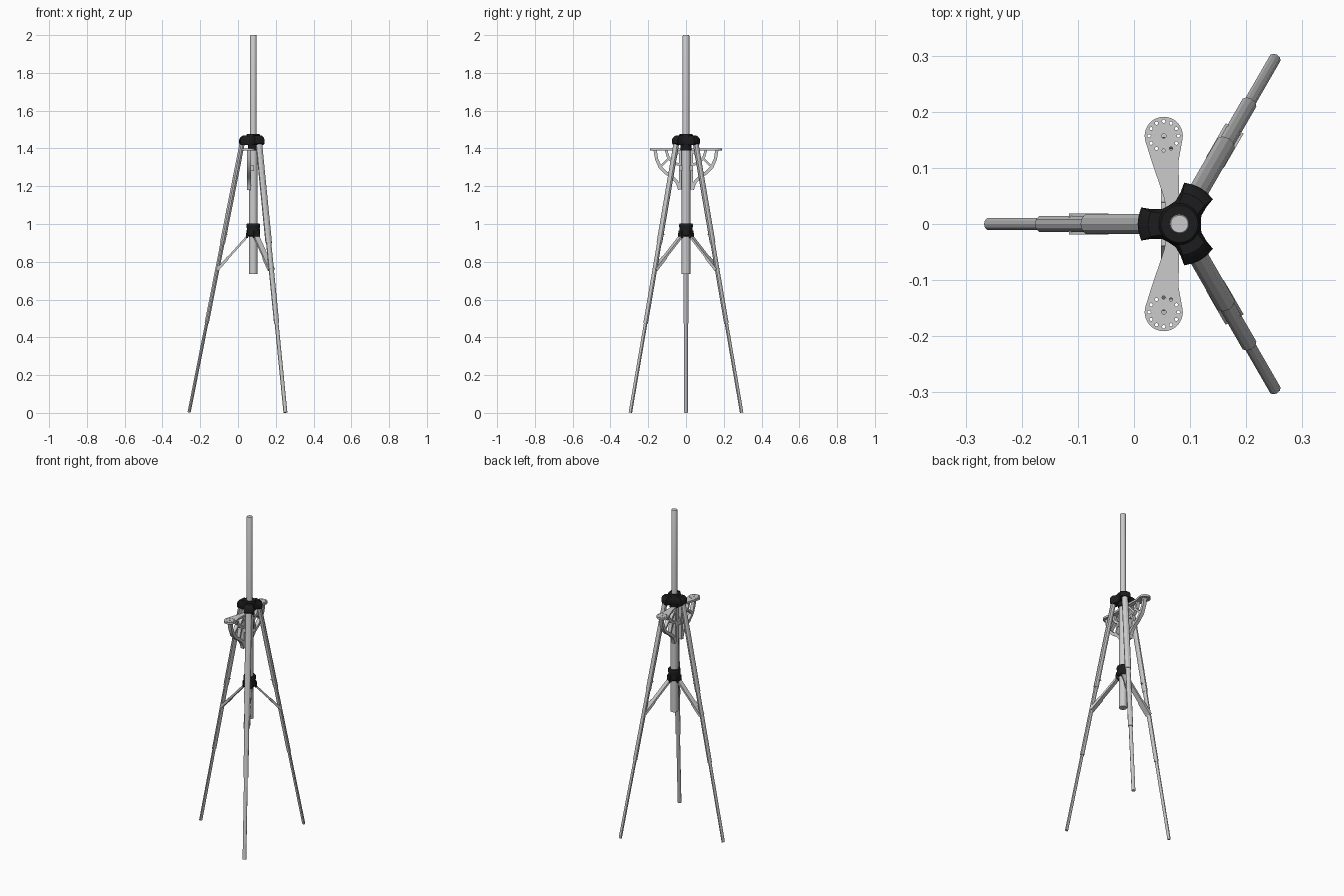
import bpy, bmesh, math
from mathutils import Vector

if "Cube" in bpy.data.objects:
    bpy.data.objects.remove(bpy.data.objects["Cube"])

CX = 0.081                                   # x of the pole axis
ARMS = [math.radians(a) for a in (180, 60, -60)]

black = bpy.data.materials.new("black_plastic")
black.diffuse_color = (0.012, 0.012, 0.012, 1)
black.use_nodes = True
black.node_tree.nodes["Principled BSDF"].inputs["Base Color"].default_value = black.diffuse_color


def finish(name, bm, mat=None, smooth=True):
    bmesh.ops.recalc_face_normals(bm, faces=bm.faces)
    me = bpy.data.meshes.new(name)
    bm.to_mesh(me)
    bm.free()
    ob = bpy.data.objects.new(name, me)
    bpy.context.collection.objects.link(ob)
    if mat:
        me.materials.append(mat)
    if smooth:
        bpy.ops.object.select_all(action='DESELECT')
        ob.select_set(True)
        bpy.context.view_layer.objects.active = ob
        bpy.ops.object.shade_smooth_by_angle(angle=math.radians(35))
    return ob


def loft(bm, rings):
    """Skin a list of equal-length point rings and cap both ends."""
    vs = [[bm.verts.new(p) for p in r] for r in rings]
    n = len(vs[0])
    for a, b in zip(vs, vs[1:]):
        for i in range(n):
            j = (i + 1) % n
            bm.faces.new((a[i], a[j], b[j], b[i]))
    bm.faces.new(vs[0])
    bm.faces.new(vs[-1])


def lathe(name, profile, mat=None, sides=32):
    bm = bmesh.new()
    loft(bm, [[(CX + r * math.cos(2 * math.pi * i / sides),
                r * math.sin(2 * math.pi * i / sides), z) for i in range(sides)]
              for r, z in profile])
    return finish(name, bm, mat)


def polar(r, z, ang, side=0.0):
    """Point at radius r along an arm, shifted sideways."""
    return Vector((CX + r * math.cos(ang) - side * math.sin(ang),
                   r * math.sin(ang) + side * math.cos(ang), z))


def beam(bm, a, b, ang, hw, ht, sides=4):
    """Straight bar from a to b (r, z) in the plane of an arm; oval when sides > 4."""
    d = Vector((b[0] - a[0], b[1] - a[1])).normalized()
    n = Vector((-d.y, d.x))
    k = math.sqrt(2) if sides == 4 else 1 / math.cos(math.pi / sides)
    rings = []
    for p in (a, b):
        ring = []
        for i in range(sides):
            t = 2 * math.pi * (i + 0.5) / sides
            u, w = k * hw * math.cos(t), k * ht * math.sin(t)
            ring.append(polar(p[0] + n.x * w, p[1] + n.y * w, ang, u))
        rings.append(ring)
    loft(bm, rings)


# Pole: thick lower tube and thin upper tube
lathe("lower_pole", [(0.0185, 0.735), (0.0225, 0.735), (0.0225, 1.40)])
lathe("upper_pole", [(0.0175, 1.38), (0.0175, 1.996), (0.0155, 2.0)])

# Three-lobed hub with neck and cap
lobe = [(0.019, -0.033), (0.032, -0.0265), (0.050, -0.0265), (0.068, -0.0295),
        (0.073, -0.014), (0.0745, 0), (0.073, 0.014), (0.068, 0.0295),
        (0.050, 0.0265), (0.032, 0.0265)]
bm = bmesh.new()
loft(bm, [[polar(r * s, z, a, y * s) for a in (ARMS[0], ARMS[2], ARMS[1]) for r, y in lobe]
          for z, s in ((1.418, 0.9), (1.426, 1), (1.447, 1), (1.459, 0.92), (1.468, 0.75))])
finish("hub", bm, black)
lathe("hub_cap", [(0.037, 1.45), (0.037, 1.469), (0.033, 1.476), (0.018, 1.476)], black)
lathe("hub_neck", [(0.027, 1.39), (0.029, 1.394), (0.029, 1.43)], black)

# Sliding collar
lathe("collar", [(0.029, 0.935), (0.034, 0.94), (0.036, 0.955), (0.034, 0.975),
                 (0.036, 0.985), (0.036, 0.998), (0.033, 1.003)], black)

# Legs, braces and collar lugs
TOP, FOOT = Vector((0.058, 1.432)), Vector((0.340, 0.002))
for i, ang in enumerate(ARMS):
    tag = ("left", "back", "front")[i]

    def at(z):
        return TOP.lerp(FOOT, (TOP.y - z) / (TOP.y - FOOT.y))

    for part, z0, z1, hw, ht in (("upper", 1.432, 0.90, 0.0175, 0.013),
                                 ("middle", 0.95, 0.475, 0.0140, 0.0105),
                                 ("lower", 0.52, 0.002, 0.0105, 0.008)):
        bm = bmesh.new()
        beam(bm, at(z0), at(z1), ang, hw, ht, 10)
        finish(f"{tag}_leg_{part}", bm, None, False)

    # Brace with its wider clamp around the leg
    joint, root = at(0.757), Vector((0.022, 0.945))
    bm = bmesh.new()
    beam(bm, root, joint, ang, 0.0155, 0.0055)
    beam(bm, root.lerp(joint, 0.65), joint, ang, 0.0185, 0.0075)
    finish(f"{tag}_brace", bm, None, False)

    # Small locking lever on the inner side of the leg
    p = at(0.94)
    bm = bmesh.new()
    beam(bm, p, p + Vector((-0.022, 0.006)), ang, 0.006, 0.0015)
    finish(f"{tag}_lock_lever", bm, None, False)

    bm = bmesh.new()
    beam(bm, (0.030, 0.965), (0.034, 0.926), ang, 0.0175, 0.006)
    finish(f"{tag}_collar_lug", bm, black, False)

# Bracket plate: dumbbell outline with drilled ends
PX, PY, PR = 0.053, 0.157, 0.034
cu = bpy.data.curves.new("bracket_plate", 'CURVE')
cu.dimensions, cu.fill_mode, cu.extrude = '2D', 'BOTH', 0.006


def spline(pts):
    s = cu.splines.new('POLY')
    s.points.add(len(pts) - 1)
    for q, (x, y) in zip(s.points, pts):
        q.co = (x, y, 0, 1)
    s.use_cyclic_u = True


def circle(x, y, r, n):
    return [(x + r * math.cos(2 * math.pi * k / n), y + r * math.sin(2 * math.pi * k / n))
            for k in range(n)]


cap = [(PX + PR * math.cos(t), PY + PR * math.sin(t))
       for t in (math.radians(-15 + 210 * k / 24) for k in range(25))]
left = [(0.032, 0.110), (0.044, 0.075), (0.054, 0.045), (0.058, 0.02)]
right = [(0.081, 0.03), (0.080, 0.08), (0.079, 0.110)]
half = right + cap + left
spline(half + [(x, -y) for x, y in reversed(half)])
for s in (1, -1):
    spline(circle(PX, s * PY, 0.004, 12))
    for x, y in circle(PX, s * PY, 0.026, 12):
        spline(circle(x, y, 0.003, 10))
plate = bpy.data.objects.new("bracket_plate", cu)
plate.location.z = 1.394
bpy.context.collection.objects.link(plate)
bpy.ops.object.select_all(action='DESELECT')
plate.select_set(True)
bpy.context.view_layer.objects.active = plate
bpy.ops.object.convert(target='MESH')


# Bracket ribs: (y, z) paths with a rectangular section, mirrored in y
def rib(bm, path, half_t, side, x0=0.048, x1=0.070):
    pts = [Vector(p) for p in path]
    rings = []
    for k, p in enumerate(pts):
        d = (pts[min(k + 1, len(pts) - 1)] - pts[max(k - 1, 0)]).normalized()
        n = Vector((-d.y, d.x)) * half_t
        a, b = p + n, p - n
        rings.append([(x0, a.x * side, a.y), (x1, a.x * side, a.y),
                      (x1, b.x * side, b.y), (x0, b.x * side, b.y)])
    loft(bm, rings)


RIBS = [([(0.163, 1.39), (0.156, 1.345), (0.138, 1.303), (0.108, 1.272), (0.075, 1.25),
          (0.052, 1.228), (0.040, 1.205), (0.034, 1.182)], 0.0085),
        ([(0.105, 1.39), (0.096, 1.358), (0.078, 1.334), (0.055, 1.319), (0.02, 1.312)], 0.007),
        ([(0.031, 1.39), (0.031, 1.182)], 0.007),
        ([(0.090, 1.348), (0.136, 1.303)], 0.006),
        ([(0.060, 1.320), (0.080, 1.254)], 0.006),
        ([(0.035, 1.386), (0.078, 1.336)], 0.006)]
for side, tag in ((1, "back"), (-1, "front")):
    bm = bmesh.new()
    for path, t in RIBS:
        rib(bm, path, t, side)
    finish(f"{tag}_bracket_ribs", bm)

# Cross block tying the ribs to the pole
bm = bmesh.new()
rib(bm, [(-0.038, 1.295), (0.038, 1.295)], 0.014, 1, 0.050, 0.085)
finish("bracket_cross_block", bm, None, False)
